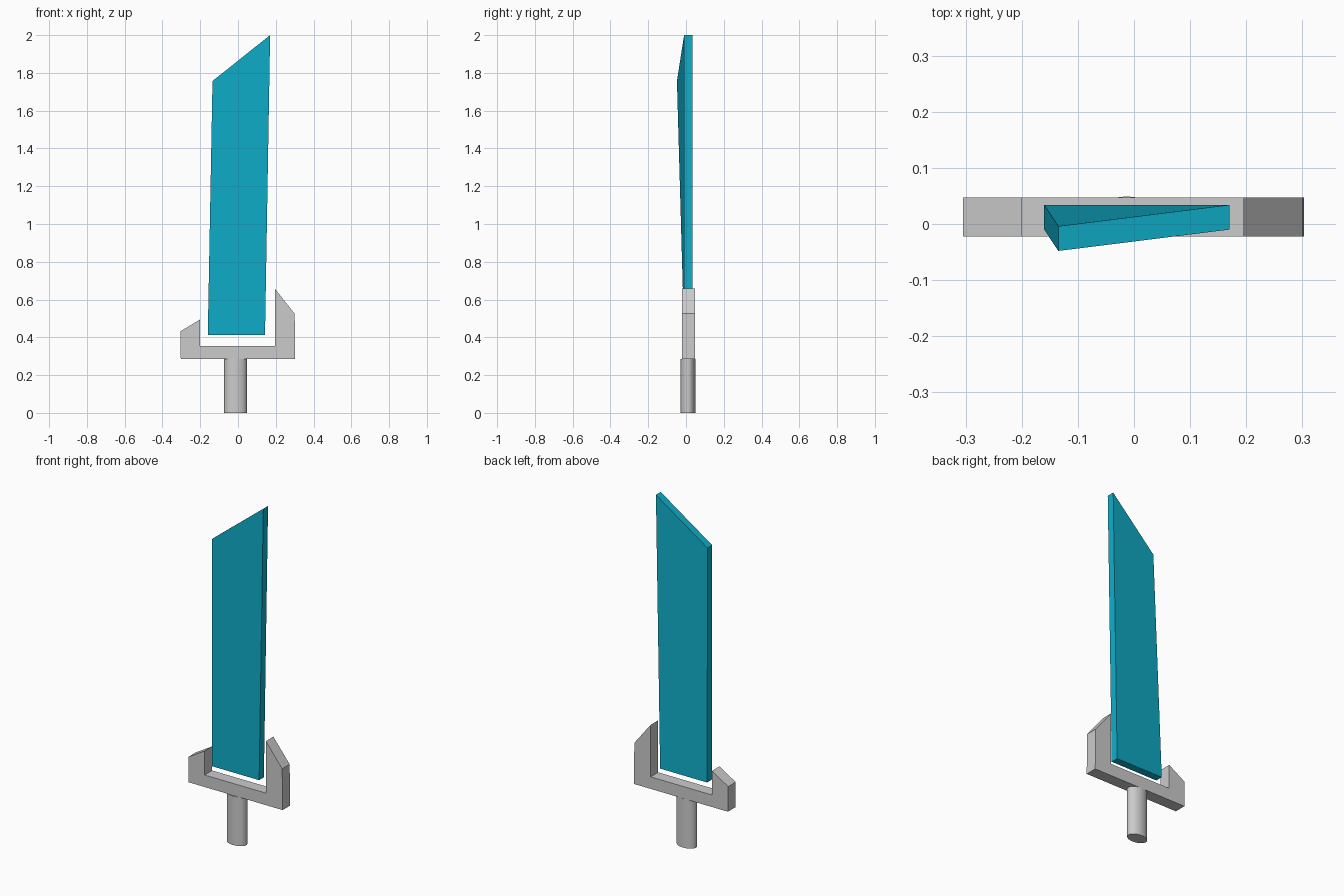
import bpy, bmesh
from mathutils import Matrix

if "Cube" in bpy.data.objects:
    bpy.data.objects.remove(bpy.data.objects["Cube"])


def finish(name, bm, material=None):
    bmesh.ops.recalc_face_normals(bm, faces=bm.faces)
    mesh = bpy.data.meshes.new(name)
    bm.to_mesh(mesh)
    bm.free()
    obj = bpy.data.objects.new(name, mesh)
    bpy.context.collection.objects.link(obj)
    if material:
        mesh.materials.append(material)
    return obj


def extruded_profile(points, y0, y1):
    bm = bmesh.new()
    face = bm.faces.new([bm.verts.new((x, y0, z)) for x, z in points])
    side = bmesh.ops.extrude_face_region(bm, geom=[face])["geom"]
    moved = [g for g in side if isinstance(g, bmesh.types.BMVert)]
    bmesh.ops.translate(bm, verts=moved, vec=(0, y1 - y0, 0))
    return bm


# Guard: asymmetric U with a short and a tall slanted prong
guard = [(-0.303, 0.285), (0.303, 0.285), (0.3, 0.525), (0.195, 0.658),
         (0.195, 0.355), (-0.2, 0.355), (-0.2, 0.495), (-0.305, 0.432)]
finish("guard", extruded_profile(guard, -0.022, 0.047))

# Blade: slanted tip, with the short tip corner bent towards the front
cyan = bpy.data.materials.new("blade_cyan")
cyan.diffuse_color = (0.005, 0.43, 0.6, 1)
cyan.use_nodes = True
cyan.node_tree.nodes["Principled BSDF"].inputs["Base Color"].default_value = cyan.diffuse_color
bm = extruded_profile([(-0.16, 0.412), (0.143, 0.412), (0.17, 2.0), (-0.135, 1.757)],
                      -0.01, 0.034)
for v in bm.verts:
    if v.co.x < 0 and v.co.z > 1:
        v.co.y -= 0.038
finish("blade", bm, cyan)

# Handle: oval grip
bm = bmesh.new()
bmesh.ops.create_cone(bm, cap_ends=True, segments=32, radius1=1, radius2=1, depth=0.285,
                      matrix=Matrix.Translation((-0.013, 0.01, 0.1425))
                      @ Matrix.Diagonal((0.06, 0.039, 1, 1)))
handle = finish("handle", bm)
bpy.ops.object.select_all(action='DESELECT')
handle.select_set(True)
bpy.context.view_layer.objects.active = handle
bpy.ops.object.shade_smooth_by_angle()
